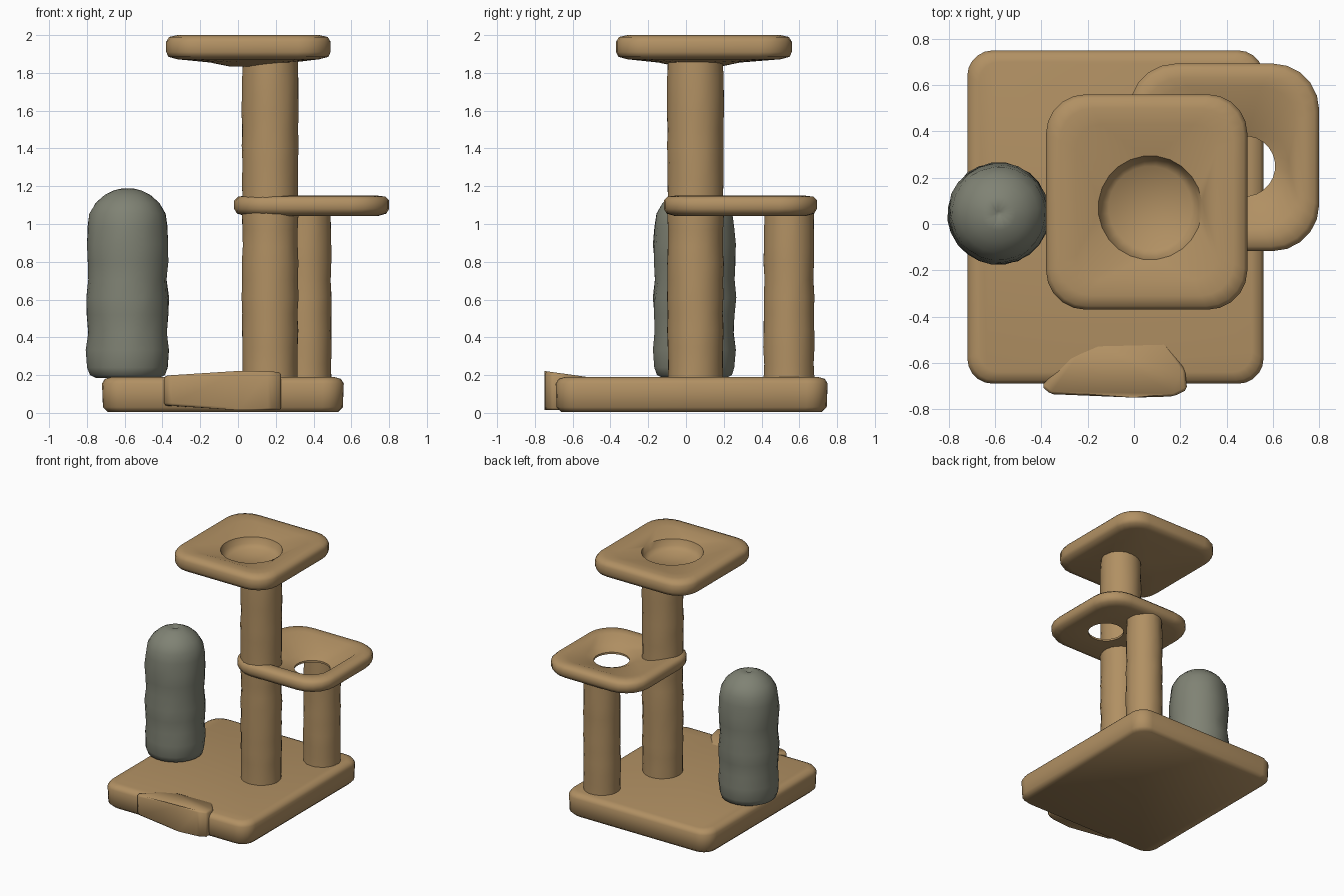
import bpy, bmesh, math, random

if "Cube" in bpy.data.objects:
    bpy.data.objects.remove(bpy.data.objects["Cube"])

random.seed(4)
K = 6  # points per corner, so every ring has 24 points


def material(name, rgb):
    m = bpy.data.materials.new(name)
    m.diffuse_color = (*rgb, 1)
    m.use_nodes = True
    m.node_tree.nodes["Principled BSDF"].inputs["Base Color"].default_value = m.diffuse_color
    return m


TAN = material("tan_plush", (0.44, 0.28, 0.125))
GREY = material("grey_green_plush", (0.215, 0.225, 0.175))


def finish(name, bm, mat, angle=40):
    bmesh.ops.recalc_face_normals(bm, faces=bm.faces)
    me = bpy.data.meshes.new(name)
    bm.to_mesh(me)
    bm.free()
    me.materials.append(mat)
    me.polygons.foreach_set("use_smooth", [True] * len(me.polygons))
    me.set_sharp_from_angle(angle=math.radians(angle))
    ob = bpy.data.objects.new(name, me)
    bpy.context.collection.objects.link(ob)
    return ob


def circle(cx, cy, r, z, lump=0.0):
    pts = []
    for i in range(4 * K):
        a = math.tau * (i + 0.5) / (4 * K)
        q = r + random.uniform(-lump, lump)
        pts.append((cx + q * math.cos(a), cy + q * math.sin(a), z))
    return pts


def rounded(cx, cy, hx, hy, r, z, inset=0.0):
    hx, hy, r = hx - inset, hy - inset, max(r - inset * 0.5, 0.02)
    pts = []
    for c, (sx, sy) in enumerate([(1, 1), (-1, 1), (-1, -1), (1, -1)]):
        for j in range(K):
            a = math.pi / 2 * (c + j / (K - 1))
            pts.append((cx + sx * (hx - r) + r * math.cos(a),
                        cy + sy * (hy - r) + r * math.sin(a), z))
    return pts


def loft(name, rings, mat, closed=False, angle=40):
    bm = bmesh.new()
    vs = [[bm.verts.new(p) for p in ring] for ring in rings]
    pairs = list(zip(vs, vs[1:])) + ([(vs[-1], vs[0])] if closed else [])
    for a, b in pairs:
        n = len(a)
        for i in range(n):
            bm.faces.new((a[i], a[(i + 1) % n], b[(i + 1) % n], b[i]))
    if not closed:
        bm.faces.new(vs[0][::-1])
        bm.faces.new(vs[-1])
    return finish(name, bm, mat, angle)


def post(name, cx, cy, r, z0, z1):
    n = max(2, round((z1 - z0) / 0.09))
    rings = [circle(cx, cy, r + random.uniform(-0.003, 0.003),
                    z0 + (z1 - z0) * i / n, 0.002) for i in range(n + 1)]
    return loft(name, rings, TAN)


# Base slab
B = (-0.08, 0.03, 0.64, 0.72, 0.11)
loft("base", [rounded(*B, 0.005, 0.03), rounded(*B, 0.03, 0.005), rounded(*B, 0.155),
              rounded(*B, 0.18, 0.015), rounded(*B, 0.19, 0.05)], TAN, angle=50)

# Sloping step at the front of the base
outline = [(-0.40, -0.70), (-0.36, -0.735), (0.0, -0.75), (0.17, -0.745),
           (0.23, -0.715), (0.22, -0.63), (0.13, -0.50), (-0.20, -0.49)]
bm = bmesh.new()
low, high = [], []
for x, y in outline:
    top = 0.215 - 0.14 * (y + 0.70) - (0.02 if x < -0.3 else 0)
    low.append(bm.verts.new((x, y, 0.04 if x < -0.3 else 0.015)))
    high.append(bm.verts.new((x, y, top)))
bm.faces.new(low[::-1])
bm.faces.new(high)
for i in range(len(low)):
    j = (i + 1) % len(low)
    bm.faces.new((low[i], low[j], high[j], high[i]))
bmesh.ops.bevel(bm, geom=list(bm.edges), offset=0.012, segments=1, affect="EDGES")
finish("front_step", bm, TAN, 50)

# Posts
post("tall_post", 0.17, 0.05, 0.148, 0.17, 1.86)
post("short_post", 0.36, 0.545, 0.134, 0.17, 1.06)

# Middle platform: a dished ring with an opening
M = (0.39, 0.288, 0.41, 0.405, 0.2)
H = (0.48, 0.25)
loft("middle_platform",
     [circle(*H, 0.13, 1.05), rounded(*M, 1.042, 0.06), rounded(*M, 1.055, 0.015),
      rounded(*M, 1.08), rounded(*M, 1.125), rounded(*M, 1.145, 0.02),
      rounded(*M, 1.15, 0.06), rounded(*M, 1.145, 0.10), circle(*H, 0.19, 1.09),
      circle(*H, 0.13, 1.065)], TAN, closed=True, angle=55)

# Top platform: cushion with a sunken bowl
T = (0.055, 0.095, 0.435, 0.465, 0.17)
C = (0.07, 0.07)
loft("top_platform",
     [circle(*C, 0.12, 1.835), circle(*C, 0.22, 1.855), rounded(*T, 1.872, 0.06),
      rounded(*T, 1.885, 0.012), rounded(*T, 1.91), rounded(*T, 1.965),
      rounded(*T, 1.99, 0.015), rounded(*T, 2.0, 0.06), rounded(*T, 1.995, 0.13),
      circle(*C, 0.225, 1.965), circle(*C, 0.21, 1.92), circle(*C, 0.18, 1.89)],
     TAN, angle=50)

# Domed scratching column overhanging the left edge
G = (-0.585, 0.045)
rings = [circle(*G, 0.17, 0.185), circle(*G, 0.2, 0.2), circle(*G, 0.213, 0.24, 0.003)]
for i in range(1, 9):
    rings.append(circle(*G, 0.215 + 0.005 * math.sin(i * 2.1), 0.24 + i * 0.093, 0.004))
for a in (20, 38, 55, 70, 82):
    t = math.radians(a)
    rings.append(circle(*G, 0.215 * math.cos(t), 0.985 + 0.205 * math.sin(t), 0.002))
rings.append(circle(*G, 0.01, 1.175))
loft("domed_column", rings, GREY, angle=60)
